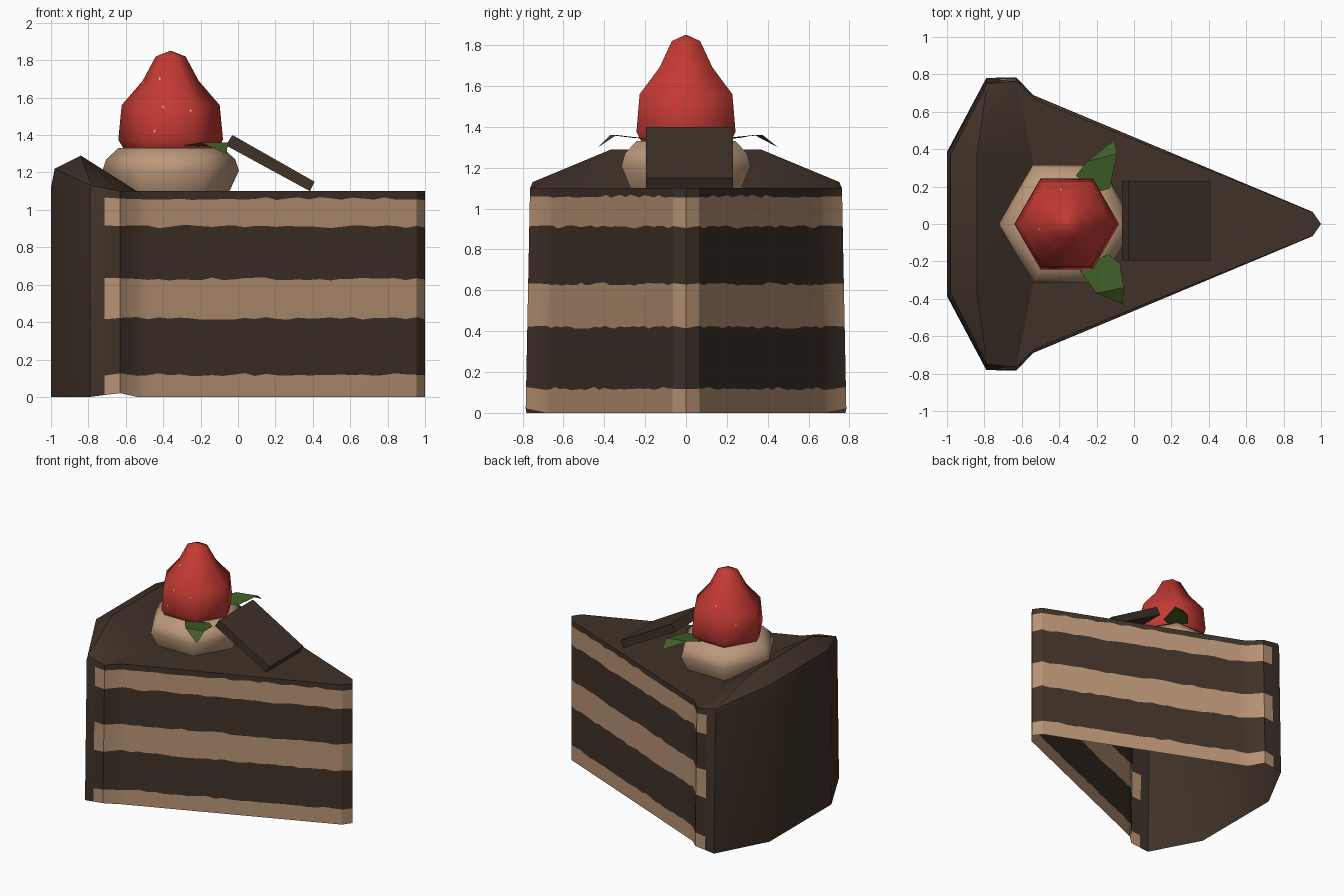
import bpy, bmesh, math, random
from mathutils import Vector
from mathutils.bvhtree import BVHTree

if "Cube" in bpy.data.objects:
    bpy.data.objects.remove(bpy.data.objects["Cube"])

random.seed(4)


def material(name, rgb):
    m = bpy.data.materials.new(name)
    m.diffuse_color = (*rgb, 1)
    m.use_nodes = True
    m.node_tree.nodes["Principled BSDF"].inputs["Base Color"].default_value = m.diffuse_color
    return m


CHOC = material("chocolate sponge", (0.050, 0.031, 0.021))
CREAM = material("cream filling", (0.47, 0.29, 0.175))
WHIP = material("whipped cream", (0.50, 0.32, 0.20))
RED = material("berry red", (0.55, 0.042, 0.033))
LEAF = material("leaf green", (0.050, 0.110, 0.020))
SEED = material("seed yellow", (0.70, 0.42, 0.16))


def build(name, verts, faces, mats, index=None, angle=30):
    me = bpy.data.meshes.new(name)
    me.from_pydata([tuple(v) for v in verts], [], faces)
    for m in mats:
        me.materials.append(m)
    for p, i in zip(me.polygons, index or [0] * len(faces)):
        p.material_index = i
    bm = bmesh.new()
    bm.from_mesh(me)
    bmesh.ops.remove_doubles(bm, verts=bm.verts, dist=0.0005)
    bmesh.ops.recalc_face_normals(bm, faces=bm.faces)
    bm.to_mesh(me)
    bm.free()
    for p in me.polygons:
        p.use_smooth = True
    me.set_sharp_from_angle(angle=math.radians(angle))
    ob = bpy.data.objects.new(name, me)
    bpy.context.collection.objects.link(ob)
    return ob


# cake slice: open-bottomed shell, half built on each side of y = 0
V, F, I = [], [], []


def face(pts, mat=0):
    F.append(list(range(len(V), len(V) + len(pts))))
    V.extend(pts)
    I.append(mat)


def at(p, z):
    """Wall point that leans inward slightly with height."""
    return Vector((p[0], p[1] * (1 - 0.025 * z), z))


TIP, NOSE, SIDE, CORNER = (1.0, 0), (0.955, 0.065), (-0.54, 0.69), (-0.63, 0.785)
CUT, BACK, REAR = (-0.715, 0.783), (-0.79, 0.78), (-1.0, 0.385)
LEVELS = [0.12, 0.42, 0.63, 0.91, 1.06]
N = 26
run = [tuple(Vector(NOSE).lerp(Vector(SIDE), k / N)) for k in range(N + 1)]
columns = [(TIP, 0)] + [(p, 0) for p in run] + [(CORNER, 0.02), (CUT, 0.01)]
columns = [(p, [z0] + [z + random.uniform(-0.008, 0.008) for z in LEVELS] + [1.10])
           for p, z0 in columns]


def flip(v, s):
    return Vector((v[0], v[1] * s, v[2]))


for s in (1, -1):
    def side(pts, mat=0):
        face([flip(p, s) for p in pts], mat)

    # striped cut walls
    for (p, za), (q, zb) in zip(columns, columns[1:]):
        for k in range(6):
            side([at(p, za[k]), at(q, zb[k]), at(q, zb[k + 1]), at(p, za[k + 1])],
                 1 - k % 2)
    # plain frosting at the back
    side([at(CUT, 0.01), at(BACK, 0), at(BACK, 1.10), at(CUT, 1.10)])
    side([at(BACK, 0), at(REAR, 0), at(REAR, 1.12), at(BACK, 1.10)])
    # raised rim and slope down to the flat top
    rim_b, rim_r = Vector((-0.785, 0.75, 1.13)), Vector((-0.98, 0.37, 1.22))
    crest, foot = Vector((-0.84, 0.365, 1.29)), Vector((-0.54, 0.33, 1.10))
    corner, shoulder = at(CORNER, 1.10), at(SIDE, 1.10)
    side([at(BACK, 1.10), at(REAR, 1.12), rim_r, rim_b])
    side([at(CUT, 1.10), at(BACK, 1.10), rim_b])
    side([corner, at(CUT, 1.10), rim_b])
    side([rim_b, rim_r, crest])
    side([rim_b, crest, corner])
    side([corner, crest, foot])
    side([corner, foot, shoulder])
    # flat top
    side([at(TIP, 1.10)] + [at(p, 1.10) for p in run] + [foot, Vector((-0.54, 0, 1.10))])

# middle strips of the back and rim
for a, b in ((at(REAR, 0), at(REAR, 1.12)), (at(REAR, 1.12), rim_r),
             (rim_r, crest), (crest, foot)):
    face([a, b, flip(b, -1), flip(a, -1)])
build("cake_slice", V, F, [CHOC, CREAM], I)


# six-sided turned shapes
def lathe(name, profile, mat, x=-0.36, n=6):
    vs, fs = [], []
    for r, z in profile:
        for k in range(n):
            a = 2 * math.pi * k / n
            vs.append((x + r * math.cos(a), r * math.sin(a), z))
    for j in range(len(profile) - 1):
        for k in range(n):
            m = (k + 1) % n
            fs.append([j * n + k, j * n + m, (j + 1) * n + m, (j + 1) * n + k])
    fs.append(list(range(n))[::-1])
    fs.append([(len(profile) - 1) * n + k for k in range(n)])
    build(name, vs, fs, [mat], angle=62)
    return BVHTree.FromPolygons(vs, fs)


lathe("whipped_cream", [(0.31, 1.09), (0.365, 1.21), (0.345, 1.27), (0.28, 1.33)], WHIP)
berry = lathe("strawberry", [(0.25, 1.325), (0.28, 1.375), (0.262, 1.56), (0.15, 1.69),
                             (0.08, 1.82), (0.004, 1.85)], RED)

# berry seeds: thin diamonds laid on the surface
vs, fs = [], []
for deg, z in ((245, 1.70), (260, 1.55), (295, 1.53), (250, 1.42), (100, 1.62),
               (140, 1.50), (190, 1.68)):
    d = Vector((math.cos(math.radians(deg)), math.sin(math.radians(deg)), 0))
    hit, nor, _, _ = berry.ray_cast(Vector((-0.36, 0, z)) + d, -d)
    u = nor.cross(Vector((0, 0, 1))).normalized()
    w = nor.cross(u)
    c = hit + nor * 0.003
    fs.append(list(range(len(vs), len(vs) + 4)))
    vs += [c + u * 0.007, c + w * 0.01, c - u * 0.007, c - w * 0.01]
build("berry_seeds", vs, fs, [SEED])

# leaves: flat blade with a drooping tip
leaves = {
    "leaf_back": [(-0.20, 0.17, 1.34), (-0.31, 0.26, 1.345), (-0.25, 0.335, 1.36),
                  (-0.09, 0.375, 1.36), (-0.13, 0.19, 1.345), (-0.105, 0.45, 1.30)],
    "leaf_front": [(-0.14, -0.16, 1.34), (-0.29, -0.25, 1.345), (-0.20, -0.37, 1.36),
                   (-0.055, -0.34, 1.36), (-0.075, -0.21, 1.345), (-0.06, -0.43, 1.30)],
}
for name, pts in leaves.items():
    build(name, pts, [[0, 1, 2, 3, 4], [2, 5, 3]], [LEAF])

# chocolate piece leaning on the cream
outline = [(-0.065, 1.345), (-0.03, 1.40), (0.41, 1.15), (0.385, 1.10)]
vs = [(x, y, z) for y in (-0.195, 0.23) for x, z in outline]
fs = [[0, 1, 2, 3], [7, 6, 5, 4]] + [[k, (k + 1) % 4, (k + 1) % 4 + 4, k + 4] for k in range(4)]
build("chocolate_piece", vs, fs, [CHOC])
